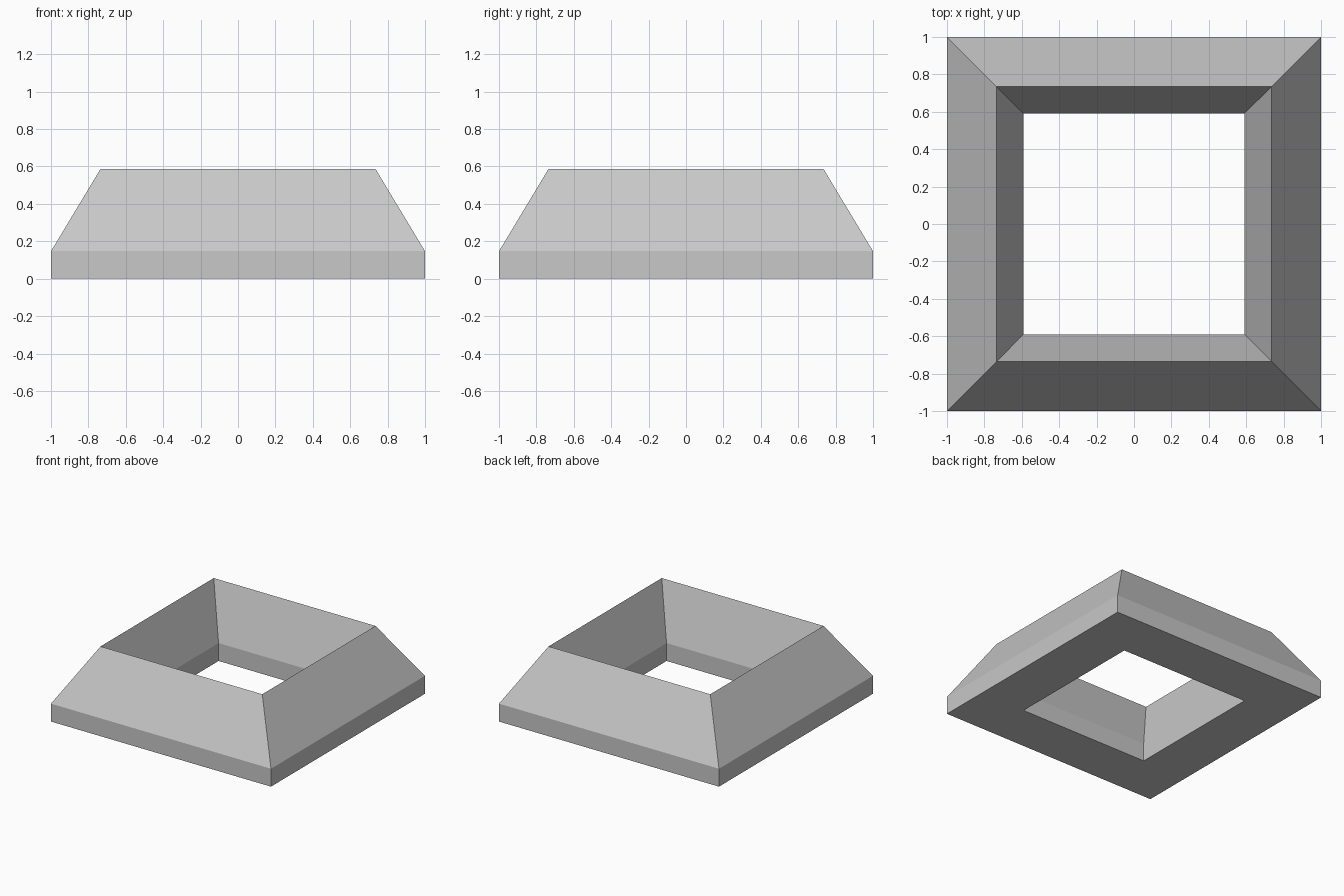
import bpy
import bmesh

cube = bpy.data.objects.get("Cube")
if cube:
    bpy.data.objects.remove(cube, do_unlink=True)

# Plain grey material
GREY = (0.58, 0.58, 0.58, 1.0)
grey = bpy.data.materials.new("light_grey")
grey.use_nodes = True
grey.diffuse_color = GREY
grey.node_tree.nodes["Principled BSDF"].inputs["Base Color"].default_value = GREY

# Cross-section of the frame: (half width, height), from outer foot over the ridge to inner foot
PROFILE = [(1.0, 0.0), (1.0, 0.147), (0.735, 0.587), (0.59, 0.147), (0.59, 0.0)]
CORNERS = [(-1, -1), (1, -1), (1, 1), (-1, 1)]

# Sweep the cross-section around the four mitred corners
bm = bmesh.new()
rings = [[bm.verts.new((sx * r, sy * r, z)) for sx, sy in CORNERS] for r, z in PROFILE]
for ring, following in zip(rings, rings[1:] + rings[:1]):
    for i in range(4):
        j = (i + 1) % 4
        bm.faces.new((ring[i], ring[j], following[j], following[i]))
bmesh.ops.recalc_face_normals(bm, faces=bm.faces)

mesh = bpy.data.meshes.new("square_frame")
bm.to_mesh(mesh)
bm.free()
mesh.materials.append(grey)
frame = bpy.data.objects.new("square_frame", mesh)
bpy.context.collection.objects.link(frame)
